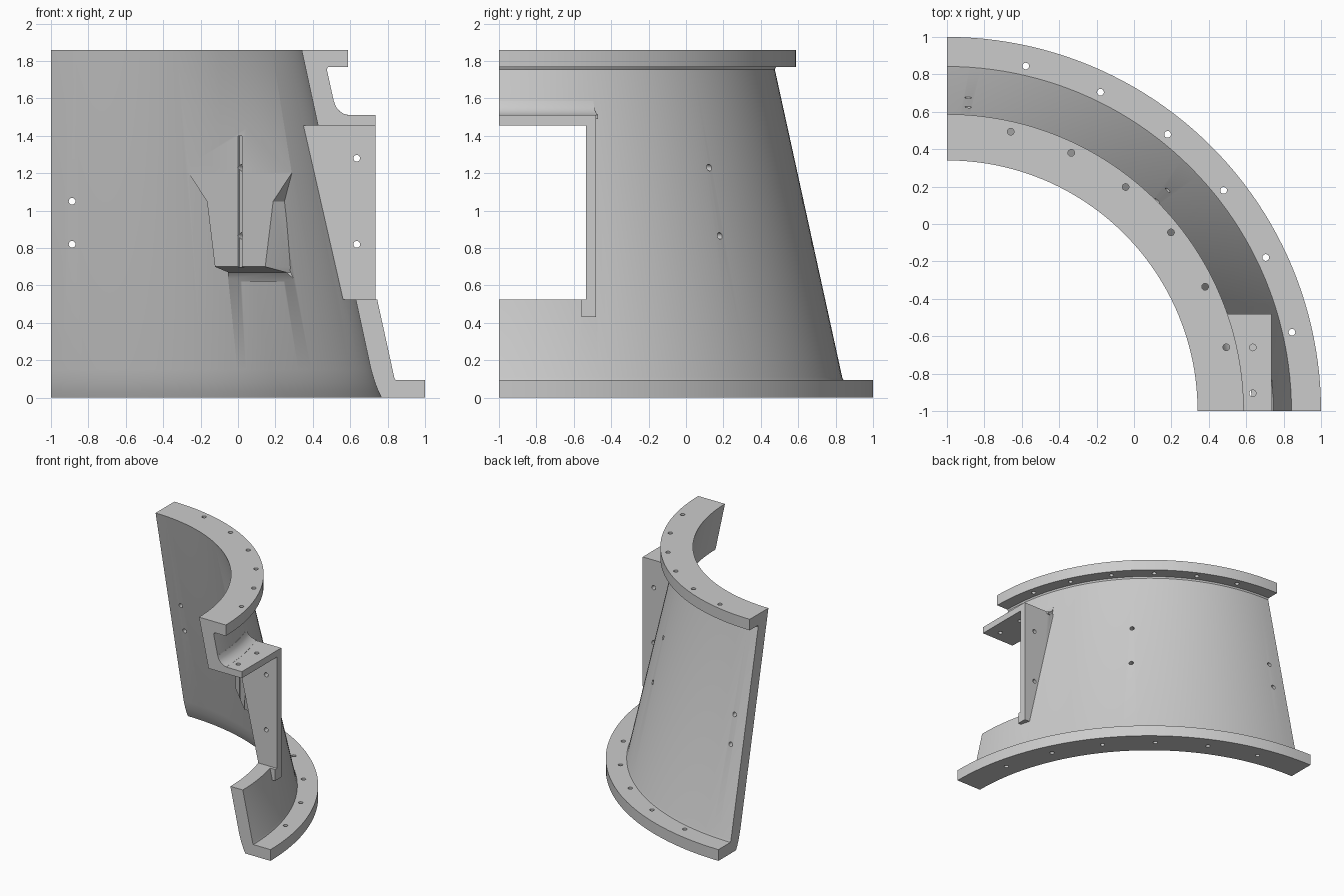
import bpy, bmesh, math
from mathutils import Matrix, Vector

old = bpy.data.objects.get("Cube")
if old:
    bpy.data.objects.remove(old, do_unlink=True)

AXIS = Vector((-1, -1, 0))      # the cone's vertical axis
DIAGONAL = Matrix.Translation(AXIS) @ Matrix.Rotation(math.radians(45), 4, 'Z')

metal = bpy.data.materials.new("plain_grey")
metal.use_nodes = True
GREY = (0.6, 0.6, 0.6, 1)
metal.diffuse_color = GREY
metal.node_tree.nodes["Principled BSDF"].inputs["Base Color"].default_value = GREY


def finish(bm, name):
    bmesh.ops.recalc_face_normals(bm, faces=bm.faces)
    mesh = bpy.data.meshes.new(name)
    bm.to_mesh(mesh)
    bm.free()
    mesh.materials.append(metal)
    obj = bpy.data.objects.new(name, mesh)
    bpy.context.collection.objects.link(obj)
    return obj


def loft(rings, name):
    """Join closed rings of points and cap both ends."""
    bm = bmesh.new()
    rows = [[bm.verts.new(p) for p in ring] for ring in rings]
    n = len(rows[0])
    for a, b in zip(rows, rows[1:]):
        for i in range(n):
            j = (i + 1) % n
            bm.faces.new((a[i], a[j], b[j], b[i]))
    bm.faces.new(rows[0])
    bm.faces.new(rows[-1])
    return finish(bm, name)


def revolve(profile, start, end, steps, name):
    rings = []
    for i in range(steps + 1):
        a = math.radians(start + (end - start) * i / steps)
        rings.append([AXIS + Vector((r * math.cos(a), r * math.sin(a), z)) for r, z in profile])
    return loft(rings, name)


def box(lo, hi, name, frame=Matrix()):
    lo, hi = Vector(lo), Vector(hi)
    bm = bmesh.new()
    bmesh.ops.create_cube(bm, size=1, matrix=frame @ Matrix.Translation((lo + hi) / 2)
                          @ Matrix.Diagonal((*(hi - lo), 1)))
    return finish(bm, name)


def drill(start, end, cutters):
    """Collect a hole cutter running from start to end."""
    start, end = Vector(start), Vector(end)
    way = end - start
    turn = way.to_track_quat('Z', 'Y').to_matrix().to_4x4()
    bmesh.ops.create_cone(cutters, cap_ends=True, segments=16, radius1=0.018, radius2=0.018,
                          depth=way.length, matrix=Matrix.Translation((start + end) / 2) @ turn)


def combine(target, tool, operation):
    mod = target.modifiers.new("combine", 'BOOLEAN')
    mod.operation = operation
    mod.solver = 'EXACT'
    mod.object = tool
    bpy.ops.object.select_all(action='DESELECT')
    bpy.context.view_layer.objects.active = target
    target.select_set(True)
    bpy.ops.object.modifier_apply(modifier=mod.name)


def remove(obj):
    bpy.data.objects.remove(obj, do_unlink=True)


# Conical quarter shell with top and bottom flanges
inner = [(1.767, 0), (1.75, 0.035), (1.732, 0.08), (1.711, 0.15), (1.34, 1.86)]
outer = [(1.587, 1.86), (1.587, 1.768), (1.482, 1.768), (1.475, 1.755),
         (1.835, 0.11), (1.842, 0.094), (2, 0.094), (2, 0)]
housing = revolve(inner + outer, 0, 90, 48, "quarter_housing")

# Frame around the opening: shelf, side plate and fillet above the shelf
shelf = box((0.3, -1.05, 1.43), (0.736, -0.48, 1.51), "shelf")
side_plate = box((0.3, -0.56, 0.43), (0.736, -0.48, 1.5), "side_plate")
fillet = revolve([(1.48, 1.49), (1.59, 1.49), (1.59, 1.511), (1.565, 1.518), (1.54, 1.535),
                  (1.524, 1.555), (1.513, 1.585), (1.48, 1.585)], -3, 19.5, 12, "shelf_fillet")
core = revolve([(0.5, -0.1), (1.765, -0.1), (1.332, 1.9), (0.5, 1.9)], -5, 95, 50, "core_cutter")
for part in (shelf, side_plate):
    combine(part, core, 'DIFFERENCE')
for part in (shelf, side_plate, fillet):
    combine(housing, part, 'UNION')
    remove(part)
remove(core)

# Inner boss with an upright face: height, front radius and half width, back radius and half width
rows = [(0.62, 1.6, 0.26, 1.66, 0.27), (0.67, 1.56, 0.22, 1.65, 0.27), (0.7, 1.43, 0.19, 1.65, 0.26),
        (1.05, 1.43, 0.25, 1.55, 0.3), (1.2, 1.43, 0.39, 1.52, 0.42), (1.5, 1.43, 0.39, 1.47, 0.42)]
boss = loft([[DIAGONAL @ Vector(p) for p in ((rf, -wf, z), (rb, -wb, z), (rb, wb, z), (rf, wf, z))]
             for z, rf, wf, rb, wb in rows], "inner_boss")
combine(housing, boss, 'UNION')
remove(boss)

# Opening, trim of the front edge, and the narrow groove in the boss
for cutter in (box((-0.2, -1.2, 0.524), (1.1, -0.535, 1.455), "opening_cutter"),
               box((0, -1.3, -0.1), (1.2, -1, 2), "trim_cutter"),
               box((1.4, -0.016, 0.69), (1.442, 0.016, 1.4), "groove_cutter", DIAGONAL)):
    cutter.hide_render = True
    combine(housing, cutter, 'DIFFERENCE')
    remove(cutter)

# Bolt holes in flanges, frame, boss and far edge
holes = bmesh.new()
for i in range(1, 7):
    a = math.radians(90 * i / 7)
    for r, z in ((1.532, 1.81), (1.892, 0.05)):
        p = AXIS + Vector((r * math.cos(a), r * math.sin(a), z))
        drill(p - Vector((0, 0, 0.1)), p + Vector((0, 0, 0.1)), holes)
for y in (-0.66, -0.905):
    drill((0.635, y, 1.4), (0.635, y, 1.6), holes)
for z in (1.28, 0.82):
    drill((0.635, -0.62, z), (0.635, -0.42, z), holes)
for z in (1.23, 0.865):
    drill(DIAGONAL @ Vector((1.35, 0, z)), DIAGONAL @ Vector((1.8, 0, z)), holes)
for z in (1.05, 0.82):
    drill((-0.887, 0.4, z), (-0.887, 0.8, z), holes)
hole_cutter = finish(holes, "hole_cutter")
hole_cutter.hide_render = True
combine(housing, hole_cutter, 'DIFFERENCE')
remove(hole_cutter)

bpy.ops.object.select_all(action='DESELECT')
housing.select_set(True)
bpy.context.view_layer.objects.active = housing
bpy.ops.object.shade_smooth_by_angle(angle=math.radians(30))
